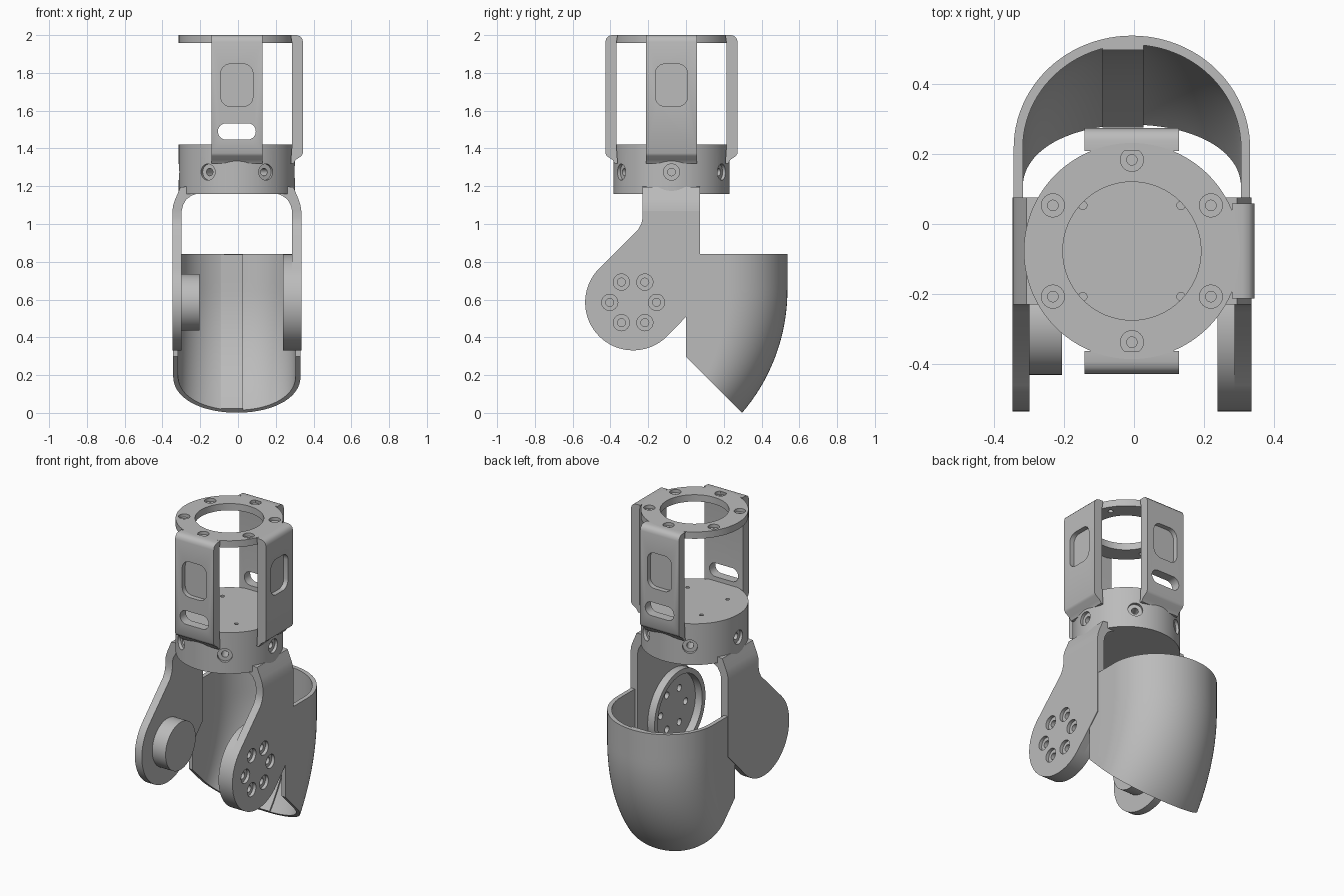
import bpy, bmesh
from math import sin, cos, pi, sqrt, radians
from mathutils import Matrix, Vector

old = bpy.data.objects.get("Cube")
if old:
    bpy.data.objects.remove(old, do_unlink=True)

GREY = (0.5, 0.5, 0.5, 1)
mat = bpy.data.materials.new("light_grey")
mat.use_nodes = True
mat.diffuse_color = GREY
mat.node_tree.nodes["Principled BSDF"].inputs["Base Color"].default_value = GREY

CX, CY = -0.006, -0.077          # axis of the round mount
PIVOT = Vector((-0.28, 0.585))   # y, z of the joint
AXIS = Matrix.Translation((CX, CY, 0))


def loft(bm, rings):
    """Closed solid through rings of equal length."""
    vs = [[bm.verts.new(p) for p in r] for r in rings]
    n = len(vs[0])
    for a, b in zip(vs, vs[1:]):
        for i in range(n):
            j = (i + 1) % n
            bm.faces.new((a[i], a[j], b[j], b[i]))
    bm.faces.new(vs[0])
    bm.faces.new(vs[-1])


def prism(bm, pts, w0, w1, place):
    loft(bm, [[place(u, v, w) for u, v in pts] for w in (w0, w1)])


def lathe(bm, steps, origin, direction, n=32):
    m = Matrix.Translation(origin) @ Vector(direction).to_track_quat('Z', 'Y').to_matrix().to_4x4()
    loft(bm, [[m @ Vector((r * cos(2 * pi * i / n), r * sin(2 * pi * i / n), z))
               for i in range(n)] for r, z in steps])


def screw_hole(bm, origin, direction, big, small, depth):
    lathe(bm, [(big, -0.03), (big, 0.02), (small, 0.02), (small, depth)], origin, direction, 24)


def rounded_rect(w, h, r, cz):
    pts = []
    for k, (sx, sz) in enumerate(((1, 1), (-1, 1), (-1, -1), (1, -1))):
        for i in range(7):
            a = (k + i / 6.001) * pi / 2
            pts.append((sx * (w - r) + r * cos(a), cz + sz * (h - r) + r * sin(a)))
    return pts


def finish(name, bm, cutter=None):
    """Make the object, subtract the cutter, smooth the round faces."""
    def to_object(b, label):
        bmesh.ops.remove_doubles(b, verts=b.verts, dist=1e-5)
        bmesh.ops.recalc_face_normals(b, faces=b.faces)
        me = bpy.data.meshes.new(label)
        b.to_mesh(me)
        b.free()
        o = bpy.data.objects.new(label, me)
        bpy.context.scene.collection.objects.link(o)
        me.materials.append(mat)
        return o
    ob = to_object(bm, name)
    bpy.ops.object.select_all(action='DESELECT')
    bpy.context.view_layer.objects.active = ob
    ob.select_set(True)
    if cutter:
        cut = to_object(cutter, name + "_cutter")
        cut.hide_render = True
        mod = ob.modifiers.new("holes", 'BOOLEAN')
        mod.operation, mod.solver, mod.object = 'DIFFERENCE', 'EXACT', cut
        bpy.ops.object.modifier_apply(modifier=mod.name)
        bpy.data.objects.remove(cut, do_unlink=True)
    bpy.ops.object.shade_smooth_by_angle(angle=radians(30))
    return ob


UP, DOWN = (0, 0, 1), (0, 0, -1)

# Top ring with countersunk holes
ring, cut = bmesh.new(), bmesh.new()
lathe(ring, [(0.308, 1.957), (0.308, 2.0)], (CX, CY, 0), UP, 96)
lathe(cut, [(0.197, 1.9), (0.197, 2.1)], (CX, CY, 0), UP, 64)
for k in range(6):
    a = pi / 6 + k * pi / 3
    screw_hole(cut, (CX + 0.26 * cos(a), CY + 0.26 * sin(a), 2.0), DOWN, 0.033, 0.015, 0.1)
finish("top_ring", ring, cut)

# Base drum with side screws and small top holes
drum, cut = bmesh.new(), bmesh.new()
lathe(drum, [(0.308, 1.16), (0.308, 1.42)], (CX, CY, 0), UP, 96)
for k in range(6):
    d = Vector((cos(k * pi / 3), sin(k * pi / 3), 0))
    screw_hole(cut, Vector((CX, CY, 1.275)) + d * 0.308, -d, 0.043, 0.02, 0.1)
for sx in (-1, 1):
    for sy in (-1, 1):
        lathe(cut, [(0.012, 1.36), (0.012, 1.5)], (CX + sx * 0.14, CY + sy * 0.13, 0), UP, 16)
finish("base_drum", drum, cut)

# Three straps from drum to ring; front and back ones have a slot
STRAP = [(0.285, 2.0), (0.315, 2.0), (0.333, 1.995), (0.345, 1.983), (0.35, 1.965),
         (0.35, 1.375), (0.342, 1.36), (0.312, 1.34), (0.30, 1.32), (0.285, 1.32),
         (0.292, 1.42), (0.292, 1.957)]
for name, ang, slot in (("front_strap", -pi / 2, True), ("back_strap", pi / 2, True),
                        ("left_strap", 0, False)):
    m = AXIS @ Matrix.Rotation(ang, 4, 'Z')
    strap, cut = bmesh.new(), bmesh.new()
    prism(strap, STRAP, -0.135, 0.135, lambda u, v, w: m @ Vector((u, w, v)))
    side = lambda u, v, w: m @ Vector((w, u, v))
    prism(cut, rounded_rect(0.085, 0.112, 0.05, 1.735), 0.32, 0.4, side)
    if slot:
        prism(cut, rounded_rect(0.1, 0.043, 0.042, 1.49), 0.2, 0.4, side)
    finish(name, strap, cut)

# Fork arms: shoulder bend plus slanted plate with a round end
SHOULDER = [(0.341, 1.07), (0.337, 1.1), (0.327, 1.13), (0.312, 1.165), (0.3, 1.195),
            (0.25, 1.2), (0.2, 1.165), (0.24, 1.15), (0.268, 1.13), (0.285, 1.1), (0.292, 1.07)]
R = 0.254
PLATE = [(0.075, 1.07), (-0.23, 1.07), (-0.23, 1.03), (-0.237, 1.0), (-0.255, 0.968)]
PLATE += [(PIVOT.x + R * cos(a), PIVOT.y + R * sin(a))
          for a in (radians(135 + 5 * i) for i in range(37))]
PLATE += [(0.075, 0.585)]
for name, s in (("left", 1), ("right", -1)):
    bm = bmesh.new()
    prism(bm, SHOULDER, -0.23, 0.075, lambda u, v, w: (CX + s * u, w, v))
    finish(name + "_shoulder", bm)
    bm, cut = bmesh.new(), None
    prism(bm, PLATE, 0.292, 0.341, lambda u, v, w: (CX + s * w, u, v))
    if s > 0:
        cut = bmesh.new()
        for k in range(6):
            p = PIVOT + 0.124 * Vector((cos(k * pi / 3), sin(k * pi / 3)))
            screw_hole(cut, (CX + 0.341, p.x, p.y), (-1, 0, 0), 0.043, 0.021, 0.1)
    finish(name + "_arm", bm, cut)

# Raised rim on the inside of the left arm, pivot knob inside the right arm
rim, cut = bmesh.new(), bmesh.new()
lathe(rim, [(R, 0.238), (R, 0.288)], (0, *PIVOT), (1, 0, 0), 72)
lathe(cut, [(0.222, 0.2), (0.222, 0.32)], (0, *PIVOT), (1, 0, 0), 72)
finish("left_pivot_rim", rim, cut)
knob = bmesh.new()
lathe(knob, [(0.15, -0.31), (0.15, -0.205)], (0, *PIVOT), (1, 0, 0), 64)
finish("right_pivot_knob", knob)


# Curved guard: U-shaped section swept down a bowed back, cut on a slant
def shift(z):
    return 0 if z > 0.65 else 1 - sqrt(1 - (0.65 - z) ** 2)


def u_curve(a, b, z, n=48):
    c = 0.217 - shift(z)
    end = min(0, c - 0.05)
    arc = [(CX + a * cos(pi * i / n), c + b * sin(pi * i / n), z) for i in range(n + 1)]
    return [(CX + a, end, z)] + arc + [(CX - a, end, z)]


def slant_cut(bm):
    bmesh.ops.recalc_face_normals(bm, faces=bm.faces)
    res = bmesh.ops.bisect_plane(bm, geom=bm.verts[:] + bm.edges[:] + bm.faces[:],
                                 plane_co=(0, 0, 0.298), plane_no=(0, -1, -1), clear_outer=True)
    edges = [e for e in res["geom_cut"] if isinstance(e, bmesh.types.BMEdge)]
    bmesh.ops.holes_fill(bm, edges=edges, sides=0)


levels = [-0.05 + 0.89 * i / 24 for i in range(25)]
guard = bmesh.new()
loft(guard, [u_curve(0.337, 0.32, z) + u_curve(0.311, 0.294, z)[::-1] for z in levels])
slant_cut(guard)
finish("guard_shell", guard)

# Flat strip down the inside of the guard
strip = bmesh.new()
loft(strip, [[(x, y - shift(z), z) for x, y in
              ((-0.09, 0.496), (0.027, 0.496), (0.027, 0.518), (-0.09, 0.518))]
             for z in levels[:-1] + [0.838]])
slant_cut(strip)
finish("guard_inner_strip", strip)
